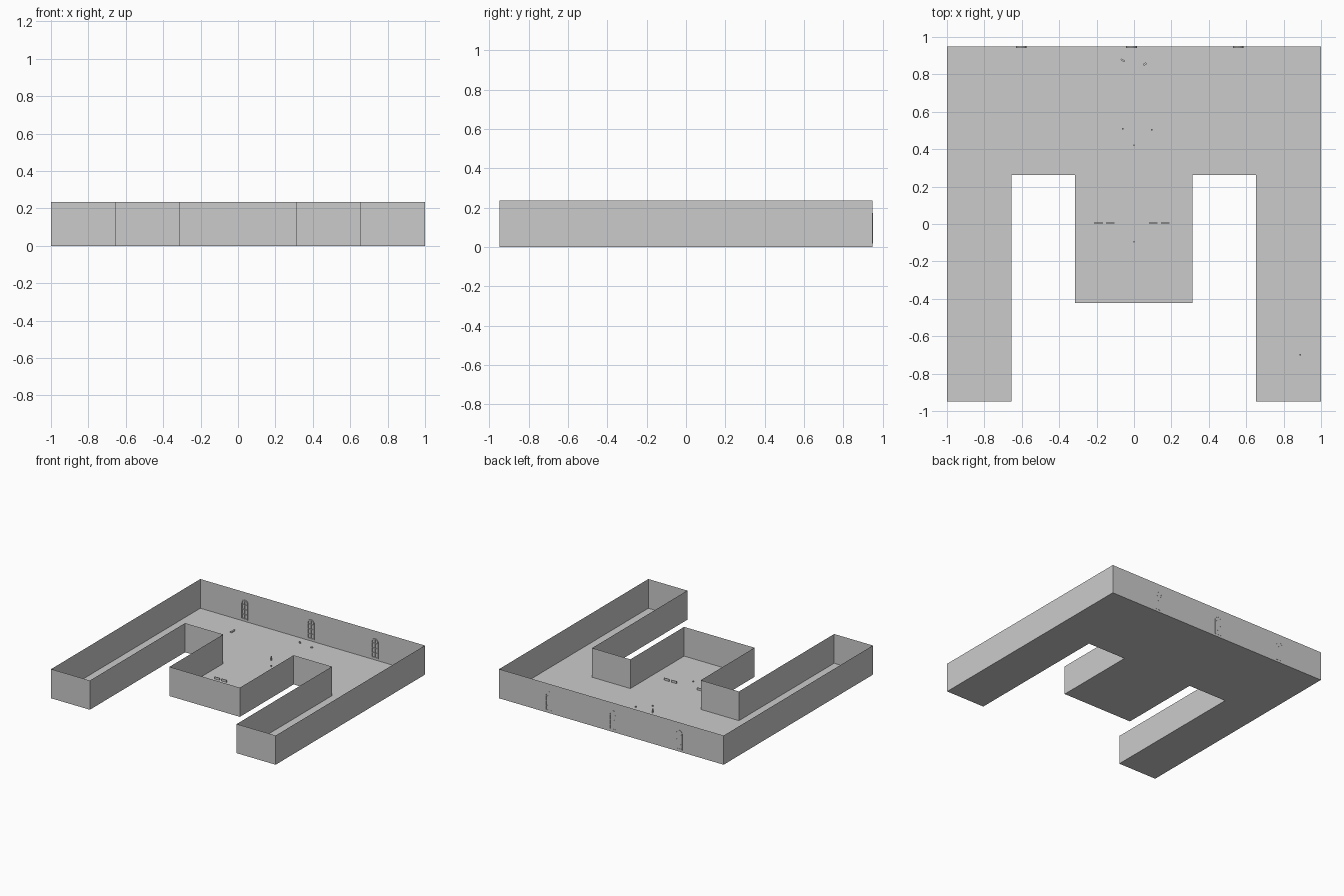
import bpy, bmesh, math
from mathutils import Matrix

if "Cube" in bpy.data.objects:
    bpy.data.objects.remove(bpy.data.objects["Cube"])


def material(name, v):
    m = bpy.data.materials.new(name)
    m.diffuse_color = (v, v, v, 1)
    m.use_nodes = True
    m.node_tree.nodes["Principled BSDF"].inputs["Base Color"].default_value = m.diffuse_color
    return m


GREY = material("plain_grey", 0.6)


def finish(bm, name):
    me = bpy.data.meshes.new(name)
    bm.to_mesh(me)
    bm.free()
    me.materials.append(GREY)
    ob = bpy.data.objects.new(name, me)
    bpy.context.collection.objects.link(ob)
    return ob


def add_box(bm, c, s, rot=0):
    m = Matrix.Translation(c) @ Matrix.Rotation(rot, 4, 'Z') @ Matrix.Diagonal((*s, 1))
    bmesh.ops.create_cube(bm, size=1, matrix=m)


def box(name, c, s, rot=0):
    bm = bmesh.new()
    add_box(bm, c, s, rot)
    return finish(bm, name)


# E-shaped floor plan with thin sheet walls
Y, H = 0.949, 0.235
plan = [(-1, -Y), (-0.655, -Y), (-0.655, 0.262), (-0.315, 0.262),
        (-0.315, -0.422), (0.312, -0.422), (0.312, 0.262), (0.653, 0.262),
        (0.653, -Y), (1, -Y), (1, Y), (-1, Y)]
bm = bmesh.new()
bm.faces.new([bm.verts.new((x, y, 0)) for x, y in plan]).normal_flip()
finish(bm, "floor")

bm = bmesh.new()
low = [bm.verts.new((x, y, 0)) for x, y in plan]
high = [bm.verts.new((x, y, H)) for x, y in plan]
for i in range(len(plan)):
    j = (i + 1) % len(plan)
    bm.faces.new((low[i], low[j], high[j], high[i]))
finish(bm, "walls")


# Arched windows with glazing bars on the back wall
def window(name, x, z0=0.018, w=0.058, h=0.155, y0=0.941, y1=0.9505, t=0.006):
    def arch(r):
        zc = z0 + h - w / 2
        pts = [(x - r, z0 + w / 2 - r), (x + r, z0 + w / 2 - r)]
        return pts + [(x + r * math.cos(math.pi * k / 8), zc + r * math.sin(math.pi * k / 8))
                      for k in range(9)]
    bm = bmesh.new()
    rings = [[bm.verts.new((px, y, pz)) for px, pz in arch(r)]
             for r, y in ((w / 2, y0), (w / 2, y1), (w / 2 - t, y1), (w / 2 - t, y0))]
    n = len(rings[0])
    for a in range(4):
        for i in range(n):
            j, b = (i + 1) % n, (a + 1) % 4
            bm.faces.new((rings[a][i], rings[a][j], rings[b][j], rings[b][i]))
    bmesh.ops.recalc_face_normals(bm, faces=bm.faces)
    yc, d = (y0 + y1) / 2, y1 - y0 - 0.002
    add_box(bm, (x, yc, z0 + h / 2), (0.004, d, h - t))
    for k in (1, 2, 3):
        add_box(bm, (x, yc, z0 + k * h / 4), (w - t, d, 0.004))
    finish(bm, name)


for label, wx in (("left", -0.603), ("middle", -0.013), ("right", 0.557)):
    window("window_" + label, wx)

# Pairs of small upright panels in the middle room
for side, px in (("left", -0.158), ("right", 0.135)):
    for k, dx in enumerate((-0.032, 0.032)):
        box(f"panel_{side}_{k}", (px + dx, 0.005, 0.013), (0.046, 0.005, 0.018))

# Flat slabs in the two long wings
for side, sx in (("left", -0.905), ("right", 0.834)):
    for k, sy in enumerate((-0.622, -0.711)):
        box(f"slab_{side}_{k}", (sx, sy, 0.004), (0.022, 0.046, 0.008))

# Pointed floor piece
bm = bmesh.new()
tip = [(-0.007, -0.023), (0.007, -0.023), (0.007, 0.012), (0, 0.026), (-0.007, 0.012)]
f = bm.faces.new([bm.verts.new((-0.575 + x, 0.755 + y, 0)) for x, y in tip])
top = bmesh.ops.extrude_face_region(bm, geom=[f])["geom"]
bmesh.ops.translate(bm, vec=(0, 0, 0.008),
                    verts=[v for v in top if isinstance(v, bmesh.types.BMVert)])
bmesh.ops.recalc_face_normals(bm, faces=bm.faces)
finish(bm, "pointed_piece")

# Small loose pieces
box("loose_piece_a", (-0.06, 0.875, 0.005), (0.022, 0.01, 0.01), -0.6)
box("loose_piece_b", (0.058, 0.855, 0.005), (0.018, 0.01, 0.01), 0.6)
box("small_post", (-0.06, 0.51, 0.016), (0.008, 0.008, 0.032))
for k, (x, y) in enumerate(((0, 0.42), (0.095, 0.505), (0, -0.095), (0.888, -0.7))):
    box(f"pebble_{k}", (x, y, 0.005), (0.008, 0.008, 0.01))
